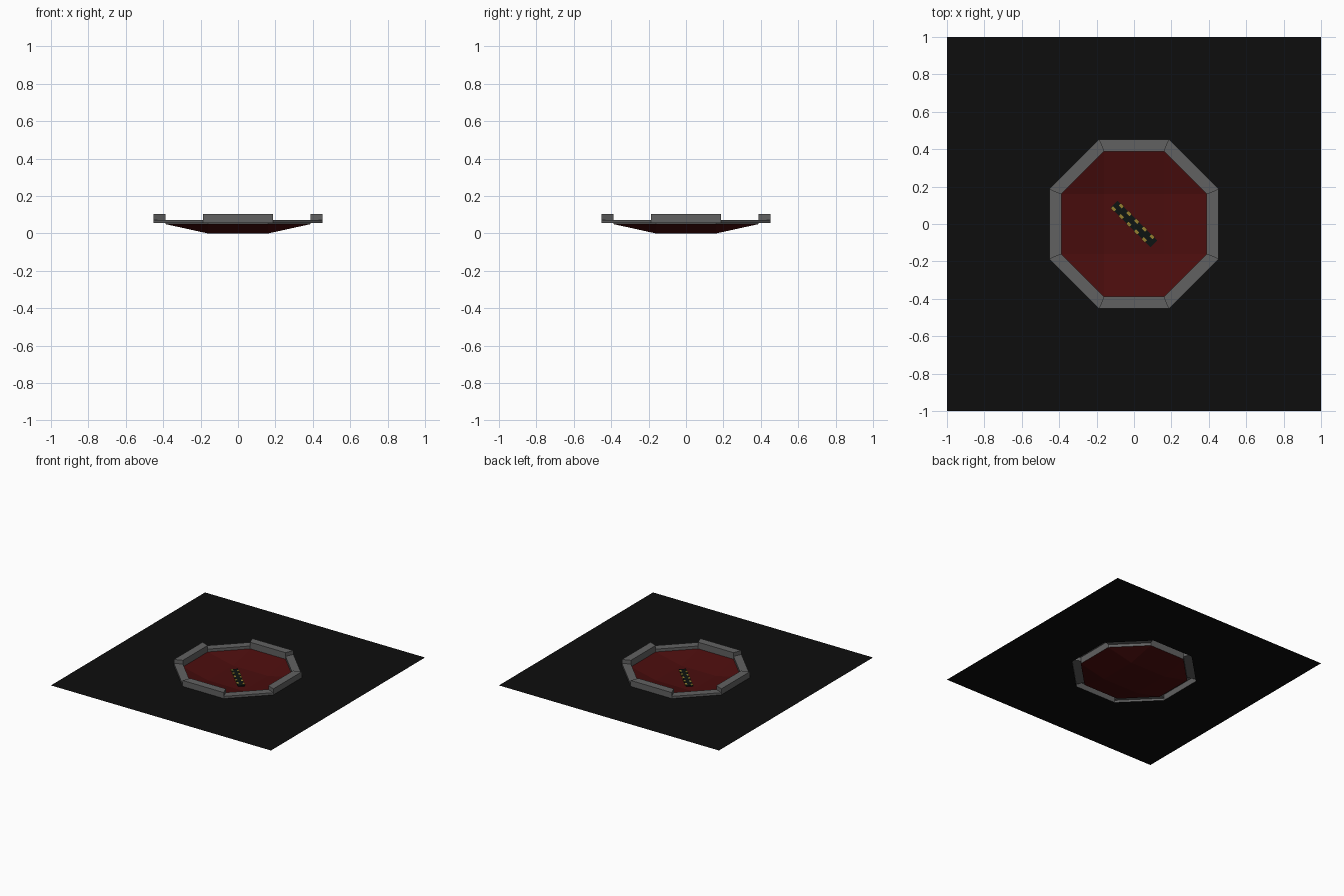
import bpy, bmesh, math
from mathutils import Vector

if "Cube" in bpy.data.objects:
    bpy.data.objects.remove(bpy.data.objects["Cube"])

def material(name, rgb):
    m = bpy.data.materials.new(name)
    m.diffuse_color = (*rgb, 1)
    m.use_nodes = True
    m.node_tree.nodes["Principled BSDF"].inputs["Base Color"].default_value = m.diffuse_color
    return m

BLACK = material("ground black", (0.004, 0.004, 0.004))
GREY = material("rim grey", (0.12, 0.12, 0.12))
RED = material("dark red", (0.07, 0.004, 0.004))
STRIP = material("strip black", (0.004, 0.007, 0.006))
YELLOW = material("spot yellow", (0.30, 0.21, 0.03))

def build(name, polys, mats, recalc=False):
    """Object from polygons given as lists of points or (points, material index)."""
    bm = bmesh.new()
    for p in polys:
        pts, idx = p if isinstance(p, tuple) else (p, 0)
        bm.faces.new([bm.verts.new(q) for q in pts]).material_index = idx
    bmesh.ops.remove_doubles(bm, verts=bm.verts, dist=1e-5)
    if recalc:
        bmesh.ops.recalc_face_normals(bm, faces=bm.faces)
    me = bpy.data.meshes.new(name)
    bm.to_mesh(me)
    bm.free()
    for m in mats:
        me.materials.append(m)
    ob = bpy.data.objects.new(name, me)
    bpy.context.collection.objects.link(ob)
    return ob

def octagon(apothem, z):
    r = apothem / math.cos(math.pi / 8)
    return [Vector((r * math.cos(a), r * math.sin(a), z))
            for a in (math.radians(22.5 + 45 * k) for k in range(8))]

BASE, LOW, HIGH = 0.055, 0.073, 0.104
OUT, INN = 0.452, 0.388

# Ground sheet with an octagonal opening
def to_edge(v):
    return Vector((math.copysign(1, v.x), v.y, v.z)) if abs(v.x) > abs(v.y) \
        else Vector((v.x, math.copysign(1, v.y), v.z))

o = octagon(OUT, BASE)
polys = []
for k in range(8):
    a, b = o[k], o[(k + 1) % 8]
    if k % 2:
        polys.append([a, to_edge(a), to_edge(b), b])
    else:
        s = a + b
        corner = Vector((math.copysign(1, s.x), math.copysign(1, s.y), BASE))
        polys += [[a, to_edge(a), corner], [a, corner, b], [b, corner, to_edge(b)]]
build("ground_sheet", polys, [BLACK])

# Rim: the four straight sides are tall, the four diagonal sides low
polys = []
for k in range(8):
    top = HIGH if k % 2 else LOW
    j = (k + 1) % 8
    o0, o1 = octagon(OUT, BASE), octagon(OUT, top)
    i0, i1 = octagon(INN, 0.05), octagon(INN, top)
    polys += [[o0[k], o0[j], o1[j], o1[k]],
              [o1[k], o1[j], i1[j], i1[k]],
              [i0[j], i0[k], i1[k], i1[j]]]
    if k % 2:   # step faces down to the low sides
        ol, il = octagon(OUT, LOW), octagon(INN, LOW)
        polys += [[ol[k], o1[k], i1[k], il[k]], [il[j], i1[j], o1[j], ol[j]]]
build("rim", polys, [GREY])

# Shallow basin: flat square floor, sloping sides and corners
e = octagon(INN, 0.05)
h = e[1].x
f = [Vector((h * x, h * y, 0)) for x, y in ((1, 1), (-1, 1), (-1, -1), (1, -1))]
polys = [f]
for n in range(4):
    a, b, c = e[2 * n], e[2 * n + 1], e[(2 * n + 2) % 8]
    polys += [[f[n], a, b], [f[n], b, c, f[(n + 1) % 4]]]
build("basin", polys, [RED])

# Diagonal strip on the floor with yellow spots along both edges
u = Vector((1, -1, 0)).normalized()
v = Vector((1, 1, 0)).normalized()

def plate(cx, cy, lx, ly, z0, z1):
    c = [u * (cx + sx * lx / 2) + v * (cy + sy * ly / 2)
         for sx, sy in ((-1, -1), (1, -1), (1, 1), (-1, 1))]
    lo = [p + Vector((0, 0, z0)) for p in c]
    hi = [p + Vector((0, 0, z1)) for p in c]
    return [lo[::-1], hi] + [[lo[i], lo[(i + 1) % 4], hi[(i + 1) % 4], hi[i]] for i in range(4)]

build("strip", plate(0, 0, 0.30, 0.052, 0.0005, 0.007), [STRIP], True)
spots = []
for side in (-1, 1):
    for n in range(5):
        spots += plate(-0.125 + n * 0.058 + side * 0.009, side * 0.021, 0.024, 0.017, 0.0005, 0.0085)
build("strip_spots", spots, [YELLOW], True)
